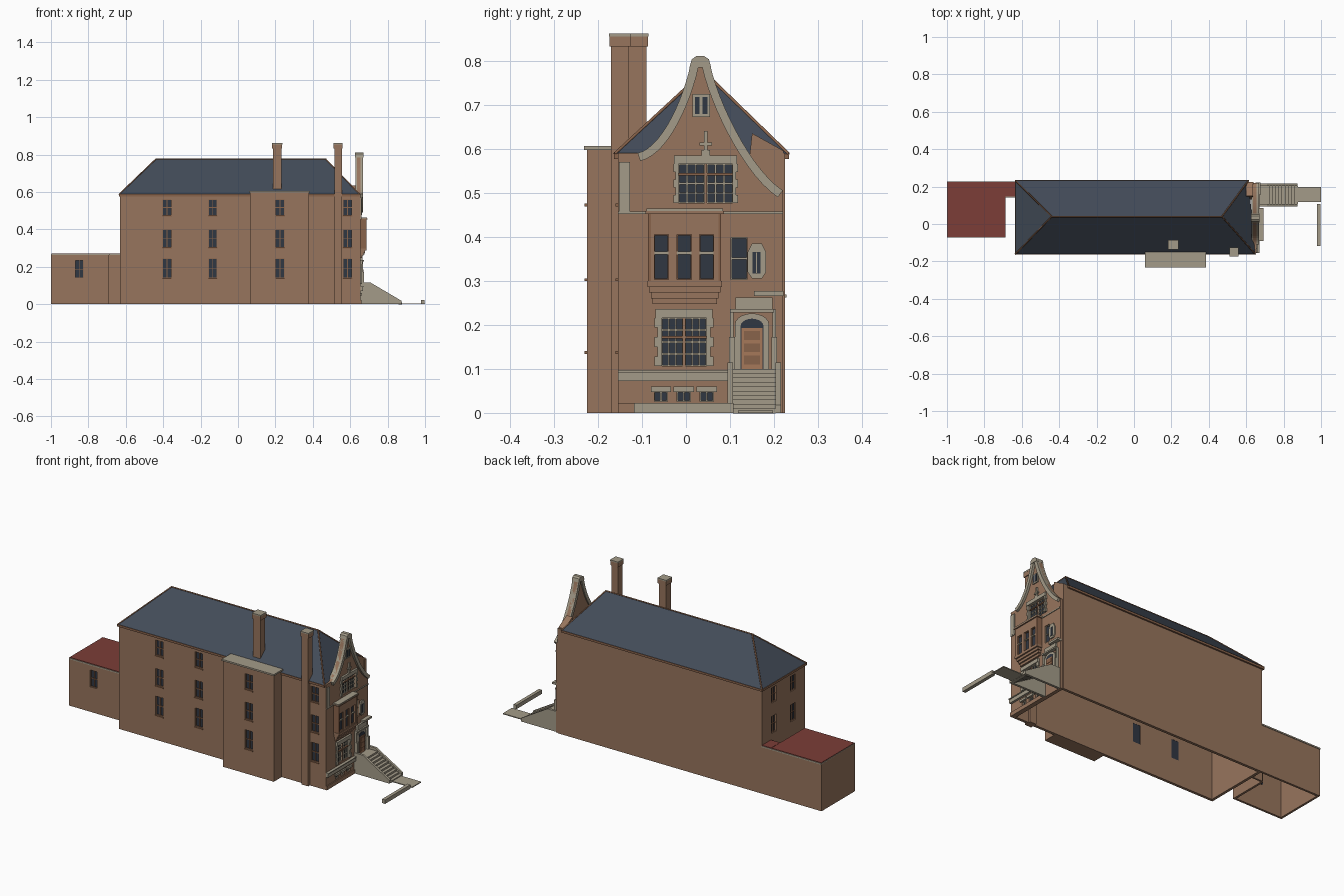
import bpy
import math
from mathutils import Vector
from mathutils.geometry import interpolate_bezier

if "Cube" in bpy.data.objects:
    bpy.data.objects.remove(bpy.data.objects["Cube"])


def material(name, *rgb):
    m = bpy.data.materials.new(name)
    m.use_nodes = True
    m.diffuse_color = (*rgb, 1)
    m.node_tree.nodes["Principled BSDF"].inputs["Base Color"].default_value = (*rgb, 1)
    return m


brick = material("brick", .31, .178, .11)
stone = material("pale stone", .37, .33, .25)
slate = material("slate", .056, .071, .098)
red = material("red roofing", .2, .047, .038)
wood = material("door wood", .38, .19, .1)
glass = material("dark glass", .03, .038, .054)
trim = material("brown trim", .25, .125, .07)


def mesh(name, verts, faces, mat):
    me = bpy.data.meshes.new(name)
    me.from_pydata(verts, [], faces)
    me.materials.append(mat)
    ob = bpy.data.objects.new(name, me)
    bpy.context.collection.objects.link(ob)
    return ob


def prism(name, pts, axis, lo, hi, mat):
    """Extrude a profile of (x or y, z) points along axis."""
    place = (lambda p, d: (d, *p)) if axis == "x" else (lambda p, d: (p[0], d, p[1]))
    n = len(pts)
    area = sum(pts[i - 1][0] * pts[i][1] - pts[i][0] * pts[i - 1][1] for i in range(n))
    if (area > 0) != (axis == "x"):
        pts = pts[::-1]
    verts = [place(p, d) for d in (lo, hi) for p in pts]
    faces = [tuple(reversed(range(n))), tuple(range(n, n + n))]
    faces += [(i, (i + 1) % n, n + (i + 1) % n, n + i) for i in range(n)]
    return mesh(name, verts, faces, mat)


def box(name, x, y, z, mat):
    profile = [(y[0], z[0]), (y[1], z[0]), (y[1], z[1]), (y[0], z[1])]
    return prism(name, profile, "x", x[0], x[1], mat)


SIDE, BAY, ANNEX = ("y", -1, -.155), ("y", -1, -.225), ("y", -1, -.07)
FACADE, ORIEL, REAR = ("x", 1, .655), ("x", 1, .685), ("x", -1, -.63)


def panel(name, face, u, z, depth, mat):
    """Box on a wall face; depth is measured outwards from the face."""
    axis, sign, plane = face
    d = sorted(plane + sign * k for k in depth)
    return box(name, d, u, z, mat) if axis == "x" else box(name, u, d, z, mat)


cutters = {}


def window(name, face, u, z, cols=1, rows=2, bars=trim):
    """Opening, set-back glass and glazing bars."""
    cutters.setdefault(face, []).append(panel("opening_cutter", face, u, z, (-.03, .02), glass))
    panel(name + "_glass", face, u, z, (-.014, -.01), glass)
    w = .002
    for i in range(cols + 1):
        c = u[0] + (u[1] - u[0]) * i / cols
        panel(name + "_upright", face, (c - w, c + w), z, (-.012, -.005), bars)
    for i in range(rows + 1):
        c = z[0] + (z[1] - z[0]) * i / rows
        panel(name + "_rail", face, u, (c - w, c + w), (-.012, -.005), bars)


def cut(ob, face):
    for c in cutters[face]:
        c.hide_render = True
        m = ob.modifiers.new("opening", "BOOLEAN")
        m.operation, m.object, m.solver = "DIFFERENCE", c, "EXACT"
    bpy.context.view_layer.update()
    done = bpy.data.meshes.new_from_object(ob.evaluated_get(bpy.context.evaluated_depsgraph_get()))
    ob.modifiers.clear()
    ob.data = done
    for c in cutters[face]:
        bpy.data.objects.remove(c)


# Main walls, open underneath
side_wall = box("side_wall", (-.63, .64), (-.155, -.14), (0, .59), brick)
rear_wall = box("rear_wall", (-.63, -.615), (-.14, .21), (0, .59), brick)
box("party_wall", (-.63, .64), (.21, .225), (0, .59), brick)
prism("party_parapet", [(.13, .45), (.222, .45), (.222, .595), (.15, .635)], "x", .6, .637, brick)
bay = box("side_bay", (.065, .38), (-.225, -.15), (0, .597), brick)
box("side_bay_cap", (.06, .385), (-.232, -.15), (.597, .606), stone)

# Side and rear windows on three storeys
storeys = [(.14, .245), (.305, .4), (.475, .56)]
for z in storeys:
    for face, centres in ((SIDE, (-.38, -.135, .585)), (BAY, (.225,))):
        for c in centres:
            window("side_window", face, (c - .023, c + .023), z, 2)
            panel("side_sill", face, (c - .026, c + .026), (z[0] - .006, z[0]), (0, .005), trim)
for z in storeys[1:]:
    for c in (-.05, .12):
        window("rear_window", REAR, (c - .023, c + .023), z, 2)
cut(side_wall, SIDE)
cut(bay, BAY)
cut(rear_wall, REAR)

# Low rear annex
annex_wall = box("annex_side_wall", (-1, -.69), (-.07, -.058), (0, .265), brick)
window("annex_window", ANNEX, (-.87, -.827), (.14, .235), 2)
cut(annex_wall, ANNEX)
box("annex_end_wall", (-1, -.988), (-.058, .213), (0, .265), brick)
box("annex_back_wall", (-1, -.63), (.213, .225), (0, .265), brick)
box("annex_inner_wall", (-.702, -.69), (-.058, .145), (0, .265), brick)
box("annex_link_wall", (-.69, -.63), (.145, .155), (0, .265), brick)
for n, x, y in (("annex", (-1, -.688), (-.073, .228)), ("link", (-.688, -.63), (.143, .228))):
    box(n + "_coping", x, y, (.262, .269), stone)
    box(n + "_roof", (x[0] + .002, x[1]), (y[0] + .003, y[1] - .003), (.268, .272), red)

# Hipped slate roof with ridge caps and eaves
corners = [(-.635, -.162, .588), (.65, -.162, .588), (.612, .233, .588), (-.635, .233, .588)]
ridge = [(-.44, .04, .775), (.47, .04, .775)]
mesh("hipped_roof", corners + ridge, [(0, 1, 5, 4), (1, 2, 5), (2, 3, 4, 5), (3, 0, 4)], slate)
for a, b in ((corners[0], ridge[0]), (corners[3], ridge[0]), ridge,
             (corners[1], ridge[1]), (corners[2], ridge[1])):
    cu = bpy.data.curves.new("ridge_cap", "CURVE")
    cu.dimensions, cu.bevel_depth, cu.bevel_resolution = "3D", .004, 0
    sp = cu.splines.new("POLY")
    sp.points.add(1)
    sp.points[0].co, sp.points[1].co = (*a, 1), (*b, 1)
    cu.materials.append(trim)
    bpy.context.collection.objects.link(bpy.data.objects.new("ridge_cap", cu))
box("side_eaves", (-.635, .65), (-.163, -.15), (.577, .589), trim)
box("party_eaves", (-.635, .612), (.22, .234), (.577, .589), trim)
box("rear_eaves", (-.637, -.625), (-.163, .234), (.577, .589), trim)

# Chimneys
for n, x, y, base in (("bay", (.187, .232), (-.132, -.09), .58), ("front", (.515, .555), (-.17, -.13), 0)):
    box(n + "_chimney", x, y, (base, .85), brick)
    box(n + "_chimney_cap", (x[0] - .004, x[1] + .004), (y[0] - .004, y[1] + .004), (.832, .855), brick)
    box(n + "_chimney_top", (x[0] - .005, x[1] + .005), (y[0] - .005, y[1] + .005), (.855, .862), stone)


# Curved gable facade
def sweep(*pts):
    return [p.to_2d() for p in interpolate_bezier(*[Vector((*p, 0)) for p in pts], 14)]


right = sweep((.055, .79), (.075, .7), (.15, .55), (.22, .505))
left = sweep((.01, .79), (-.01, .7), (-.06, .6), (-.11, .59))
outline = [(-.155, 0), (.22, 0)] + right[::-1] + left + [(-.155, .59)]
facade = prism("gable_facade", outline, "x", .635, .655, brick)
for n, edge, sign in (("right", right, 1), ("left", left, -1)):
    inner = []
    for i, p in enumerate(edge):
        t = edge[min(i + 1, 13)] - edge[max(i - 1, 0)]
        inner.append(p + Vector((t.y, -t.x)).normalized() * .019 * sign)
    prism(n + "_gable_coping", edge + inner[::-1], "x", .628, .668, stone)
prism("gable_crown", [(.008, .785), (.057, .785), (.052, .803), (.042, .81), (.023, .81), (.013, .803)],
      "x", .626, .67, stone)

# Attic lights and stone finial cross
panel("attic_surround", FACADE, (.015, .054), (.672, .724), (0, .006), stone)
for u in ((.02, .031), (.038, .049)):
    panel("attic_light", FACADE, u, (.679, .718), (.003, .008), glass)
panel("cross_shaft", FACADE, (.041, .049), (.583, .64), (0, .01), stone)
panel("cross_arm", FACADE, (.031, .059), (.607, .614), (0, .01), stone)
panel("cross_foot", FACADE, (.035, .055), (.585, .597), (0, .01), stone)


def surround(name, u, z, rim, head):
    """Stone jambs with alternating quoins and a head."""
    for side, edge in ((-1, u[0]), (1, u[1])):
        panel(name + "_jamb", FACADE, sorted((edge, edge + side * rim)), z, (-.01, .007), stone)
        step = (z[1] - z[0]) / 5
        for k in (0, 2, 4):
            low = z[0] + k * step
            panel(name + "_quoin", FACADE, sorted((edge, edge + side * rim * 1.7)),
                  (low, low + step), (0, .008), stone)
    panel(name + "_head", FACADE, (u[0] - rim * 1.4, u[1] + rim * 1.4), (z[1], z[1] + head), (-.01, .011), stone)


# Facade windows
for n, u, z, rim, head in (("upper", (-.017, .106), (.477, .565), .007, .02),
                           ("ground", (-.055, .046), (.107, .215), .01, .021)):
    mid = (u[0] + u[1]) / 2
    window(n + "_left_light", FACADE, (u[0], mid - .003), z, 3, 4, stone)
    window(n + "_right_light", FACADE, (mid + .003, u[1]), z, 3, 4, stone)
    panel(n + "_transom", FACADE, u, (z[0] + .062, z[0] + .068), (-.01, 0), trim)
    surround(n, u, z, rim, head)
window("stair_window", FACADE, (.102, .139), (.303, .398), 1, 2, stone)
prism("small_window_frame", [(.15, .305), (.172, .305), (.182, .32), (.182, .365), (.172, .385),
                             (.15, .385), (.14, .365), (.14, .32)], "x", .65, .662, stone)
panel("small_window_glass", FACADE, (.151, .169), (.317, .365), (.005, .009), glass)
panel("small_window_bar", FACADE, (.159, .161), (.317, .365), (.007, .011), stone)
for c in (-.057, -.005, .047):
    window("basement_window", FACADE, (c - .015, c + .015), (.026, .048), 2, 1, stone)
    panel("basement_lintel", FACADE, (c - .023, c + .023), (.048, .06), (0, .008), stone)
panel("ground_band", FACADE, (-.155, .095), (.072, .094), (0, .012), stone)
panel("ground_band_lip", FACADE, (-.155, .095), (.092, .097), (0, .016), stone)
panel("string_course", FACADE, (-.155, .22), (.452, .457), (0, .004), stone)
panel("corner_stone", FACADE, (-.152, -.127), (.457, .57), (0, .005), stone)
panel("plinth", FACADE, (-.155, .1), (0, .022), (0, .006), brick)

# Projecting oriel on stepped corbels
oriel = box("oriel", (.65, .685), (-.083, .077), (.298, .452), brick)
for c in (-.056, -.004, .047):
    window("oriel_window", ORIEL, (c - .016, c + .016), (.303, .405), 1, 1, trim)
    panel("oriel_transom", ORIEL, (c - .016, c + .016), (.36, .366), (-.012, -.002), stone)
for i in range(4):
    k = i * .004
    box("oriel_corbel", (.65, .688 - 2 * k), (-.088 + k, .082 - k), (.286 - i * .013, .299 - i * .013), brick)
for y in (-.086, .074):
    box("oriel_post", (.65, .688), (y, y + .006), (.298, .452), trim)
box("oriel_cornice", (.65, .692), (-.092, .086), (.452, .458), brick)
box("oriel_roof", (.65, .69), (-.09, .084), (.458, .464), stone)
cut(oriel, ORIEL)
cut(facade, FACADE)


# Arched entrance
def arch(half, spring, rise):
    top = [(.15 + half * math.cos(a), spring + rise * math.sin(a))
           for a in (math.pi * i / 10 for i in range(11))]
    return [(.15 + half, .1)] + top + [(.15 - half, .1)]


prism("door_surround", arch(.039, .2, .026), "x", .65, .664, stone)
prism("door_fanlight", arch(.026, .197, .017), "x", .66, .666, glass)
box("door", (.66, .669), (.126, .174), (.1, .193), wood)
for z in (.11, .138, .166):
    box("door_panel", (.668, .671), (.132, .168), (z, z + .02), trim)
for y in (.098, .194):
    box("door_pier", (.65, .674), (y, y + .013), (.1, .172), stone)
    box("door_pilaster", (.65, .667), (y + .002, y + .01), (.172, .235), stone)
box("door_entablature", (.65, .674), (.1, .2), (.228, .236), stone)
box("door_tablet", (.65, .666), (.112, .196), (.236, .262), stone)
box("door_cornice", (.65, .676), (.155, .222), (.266, .277), stone)

# Entrance stair, path and kerb
profile = [(.655, 0), (.875, 0), (.875, .018), (.71, .115), (.655, .115)]
for y in (.094, .203):
    prism("stair_side_wall", profile, "y", y, y + .013, stone)
box("stair_landing", (.655, .725), (.107, .203), (.085, .1), stone)
for i in range(9):
    x = .722 + i * .017
    box("step", (x, x + .019), (.107, .203), (.079 - i * .01, .09 - i * .01), stone)
box("path", (.87, 1), (.118, .198), (0, .005), stone)
box("kerb", (.978, .997), (-.118, .108), (0, .022), stone)
